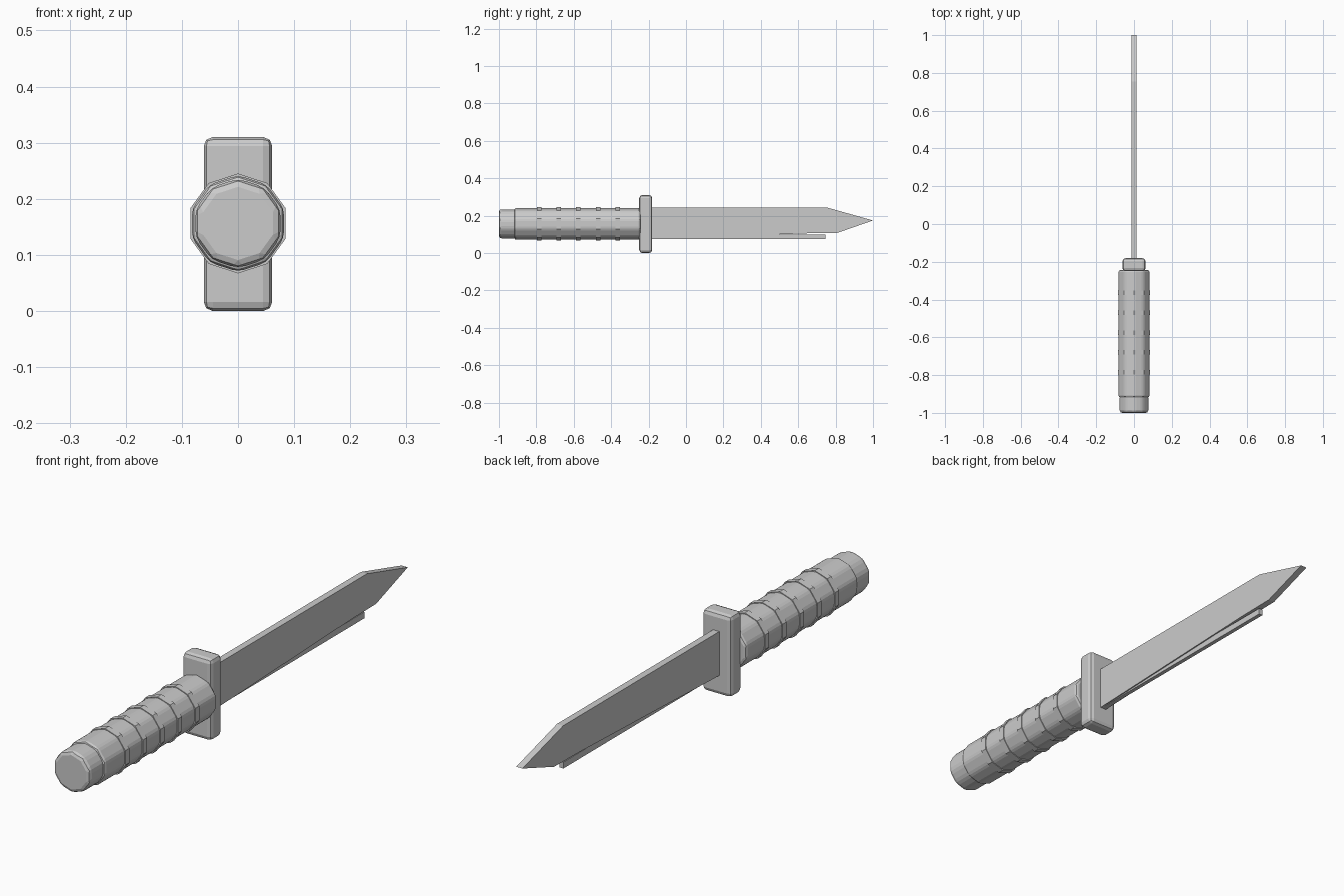
import bpy, bmesh
from math import pi, sin, cos

if "Cube" in bpy.data.objects:
    bpy.data.objects.remove(bpy.data.objects["Cube"])

AXIS_Z = 0.156   # height of the handle axis


def finish(name, bm, bevel=0, segments=2):
    bmesh.ops.recalc_face_normals(bm, faces=bm.faces)
    me = bpy.data.meshes.new(name)
    bm.to_mesh(me)
    bm.free()
    ob = bpy.data.objects.new(name, me)
    bpy.context.collection.objects.link(ob)
    if bevel:
        m = ob.modifiers.new("Bevel", 'BEVEL')
        m.width, m.segments = bevel, segments
        m.limit_method = 'ANGLE'
    return ob


def extrude(bm, points, vec):
    face = bm.faces.new([bm.verts.new(p) for p in points])
    new = bmesh.ops.extrude_face_region(bm, geom=[face])["geom"]
    bmesh.ops.translate(bm, verts=[v for v in new if isinstance(v, bmesh.types.BMVert)], vec=vec)


def decagon_bar(name, radius, y0, y1, bevel=0):
    # ten-sided bar along y with a corner at the top
    bm = bmesh.new()
    ring = [(radius * sin(i * pi / 5), y0, AXIS_Z + radius * cos(i * pi / 5)) for i in range(10)]
    extrude(bm, ring, (0, y1 - y0, 0))
    return finish(name, bm, bevel)


def plate(name, profile, half):
    # flat (y, z) profile given thickness along x
    bm = bmesh.new()
    extrude(bm, [(-half, y, z) for y, z in profile], (2 * half, 0, 0))
    return finish(name, bm)


# pommel, grip and grip rings
decagon_bar("pommel", 0.08, -1.0, -0.905, 0.014)
decagon_bar("grip", 0.086, -0.918, -0.243, 0.011)
for i in range(5):
    decagon_bar(f"grip_ring_{i + 1}", 0.089, -0.797 + 0.105 * i, -0.773 + 0.105 * i)

# cross guard
bm = bmesh.new()
extrude(bm, [(-0.061, -0.25, 0), (0.061, -0.25, 0), (0.061, -0.25, 0.31), (-0.061, -0.25, 0.31)],
        (0, 0.069, 0))
finish("guard", bm, 0.016)

# blade with rising lower edge, and thin cutting strip below it
plate("blade", [(-0.2, 0.075), (0.66, 0.106), (0.81, 0.108), (1.0, 0.174),
                (0.755, 0.243), (-0.2, 0.243)], 0.013)
plate("cutting_edge", [(-0.2, 0.076), (0.747, 0.076), (0.747, 0.1), (-0.2, 0.1)], 0.008)
